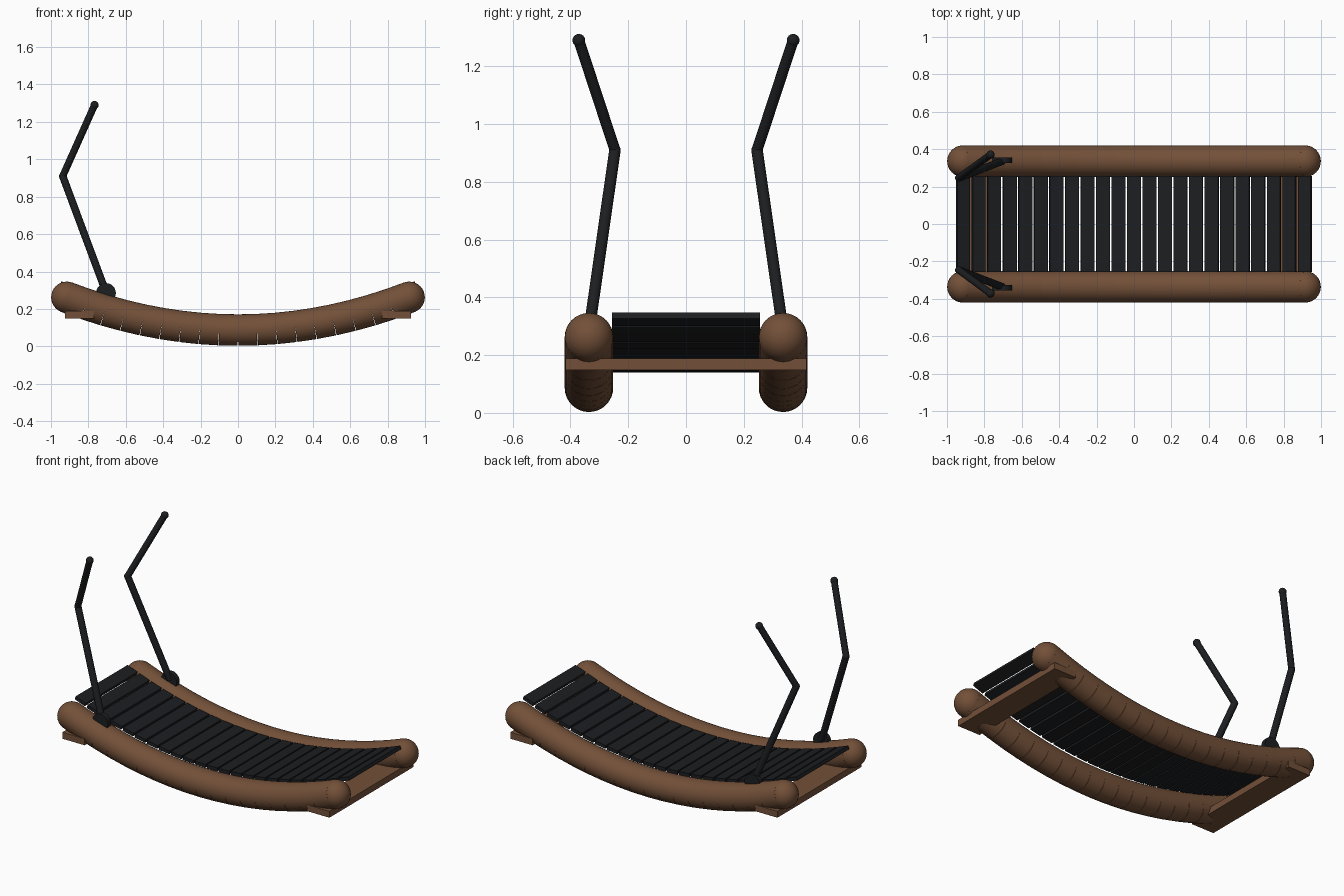
import bpy, bmesh, math
from mathutils import Vector, Matrix

if "Cube" in bpy.data.objects:
    bpy.data.objects.remove(bpy.data.objects["Cube"])


def material(name, rgb):
    m = bpy.data.materials.new(name)
    m.diffuse_color = (*rgb, 1)
    m.use_nodes = True
    m.node_tree.nodes["Principled BSDF"].inputs["Base Color"].default_value = m.diffuse_color
    return m


WOOD = material("wood", (0.17, 0.08, 0.04))
BLACK = material("black", (0.012, 0.013, 0.015))
END, RAIL_R, RAIL_Y = 0.915, 0.084, 0.336


def rail_z(x):
    return 0.087 + 0.175 * (x / END) ** 2


def slope(x):
    return math.atan(2 * 0.175 * x / END ** 2)


def finish(bm, name, mat, smooth=True):
    me = bpy.data.meshes.new(name)
    bmesh.ops.recalc_face_normals(bm, faces=bm.faces)
    bm.to_mesh(me)
    bm.free()
    me.materials.append(mat)
    ob = bpy.data.objects.new(name, me)
    bpy.context.collection.objects.link(ob)
    if smooth:
        bpy.context.view_layer.objects.active = ob
        bpy.ops.object.select_all(action='DESELECT')
        ob.select_set(True)
        bpy.ops.object.shade_smooth_by_angle(angle=math.radians(40))
    return ob


def add_box(bm, size, loc, tilt=0):
    mat = (Matrix.Translation(loc) @ Matrix.Rotation(-tilt, 4, 'Y')
           @ Matrix.Diagonal((*size, 1)))
    bmesh.ops.create_cube(bm, size=1, matrix=mat)


def add_rod(bm, a, b, r, n=24, caps=True):
    a, b = Vector(a), Vector(b)
    rot = (b - a).to_track_quat('Z', 'Y').to_matrix().to_4x4()
    bmesh.ops.create_cone(bm, cap_ends=caps, segments=n, radius1=r, radius2=r,
                          depth=(b - a).length,
                          matrix=Matrix.Translation((a + b) / 2) @ rot)


def add_ball(bm, loc, r, n=24):
    bmesh.ops.create_uvsphere(bm, u_segments=n, v_segments=n // 2, radius=r,
                              matrix=Matrix.Translation(loc))


for side, s in (("front", -1), ("back", 1)):
    # curved side rail: straight log sections with round ends
    bm = bmesh.new()
    n = 18
    xs = [-END + 2 * END * i / n for i in range(n + 1)]
    for x0, x1 in zip(xs, xs[1:]):
        add_rod(bm, (x0, s * RAIL_Y, rail_z(x0)),
                (x1, s * RAIL_Y, rail_z(x1)), RAIL_R, 32)
    for x in (-END, END):
        add_ball(bm, (x, s * RAIL_Y, rail_z(x)), RAIL_R, 32)
    finish(bm, side + "_rail", WOOD)

    # bent handle with rounded joints
    base, elbow, tip = ((-0.706, s * 0.335, 0.29), (-0.937, s * 0.246, 0.91),
                        (-0.767, s * 0.371, 1.29))
    bm = bmesh.new()
    add_rod(bm, base, elbow, 0.02)
    add_rod(bm, elbow, tip, 0.019)
    add_ball(bm, elbow, 0.02)
    add_ball(bm, tip, 0.022)
    finish(bm, side + "_handle", BLACK)

    # flat round handle mount
    bm = bmesh.new()
    add_rod(bm, (-0.706, s * 0.325, 0.285), (-0.706, s * 0.355, 0.285), 0.053)
    finish(bm, side + "_handle_mount", BLACK)

# running slats following the curve
bm = bmesh.new()
for i in range(-11, 12):
    x = i * 0.0831
    add_box(bm, (0.073, 0.514, 0.022), (x, 0, rail_z(x) + 0.063), slope(x))
finish(bm, "slats", BLACK, False)

# cross beams under both ends
for name, x in (("left_beam", -0.848), ("right_beam", 0.848)):
    bm = bmesh.new()
    add_box(bm, (0.155, 0.834, 0.04), (x, 0, 0.168))
    finish(bm, name, WOOD, False)
